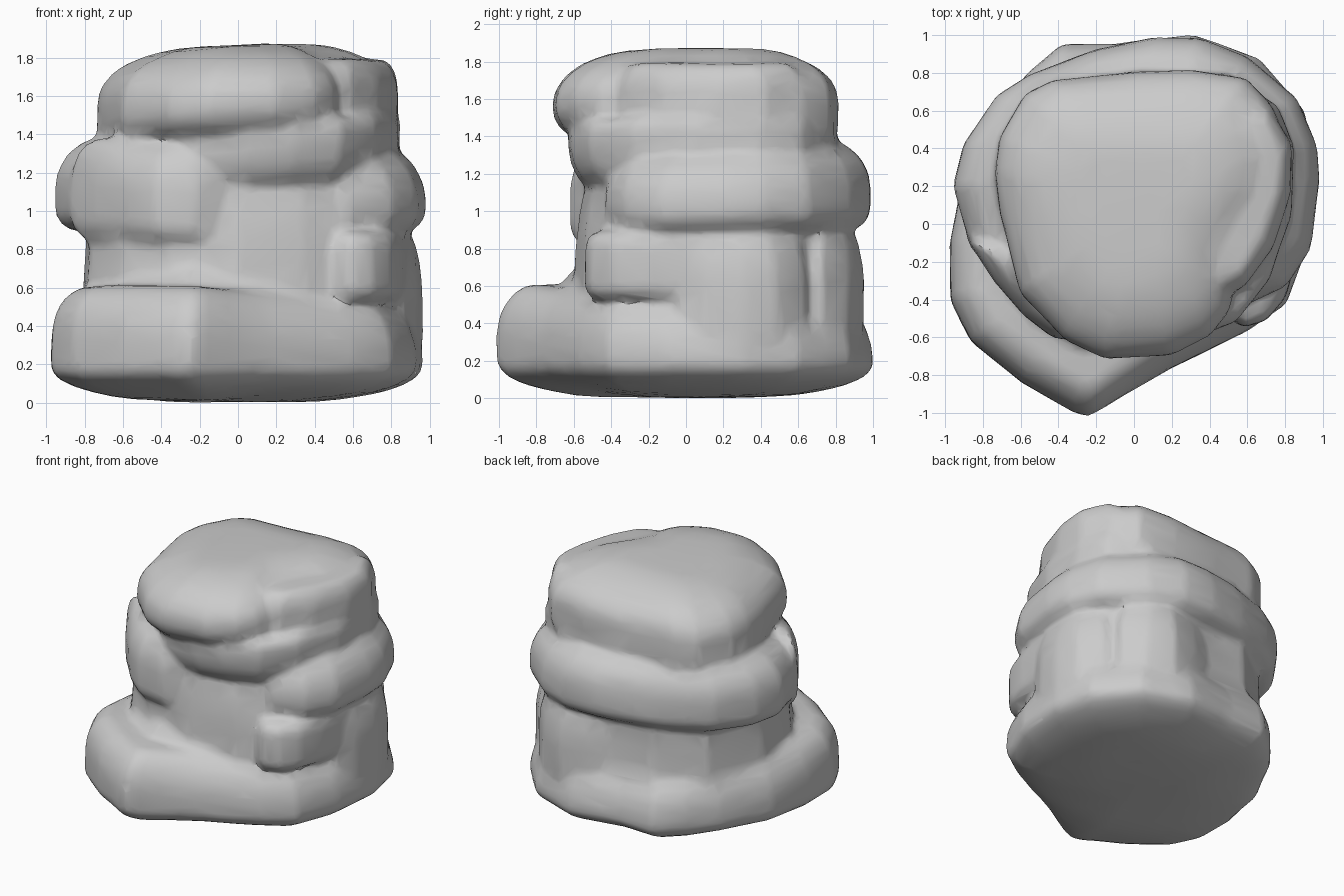
import bpy, bmesh, math
from mathutils import Vector, noise

cube = bpy.data.objects.get("Cube")
if cube:
    bpy.data.objects.remove(cube, do_unlink=True)

stone = bpy.data.materials.new("grey stone")
stone.use_nodes = True
grey = (0.6, 0.6, 0.6, 1)
stone.diffuse_color = grey
stone.node_tree.nodes["Principled BSDF"].inputs["Base Color"].default_value = grey

bm = bmesh.new()


def plane(p, x, y):
    """Height of a tilted plane (height, x slope, y slope)."""
    return p[0] + p[1] * x + p[2] * y


def slab(outline, low, high, under, over):
    """Rounded slab; under and over are (inset, height) of its edge rounding."""
    pts = [Vector(p) for p in outline]
    mid = sum(pts, Vector((0, 0))) / len(pts)
    steps = [i / 8 * math.pi / 2 for i in range(9)]
    profile = [(under[0] * (1 - math.sin(a)), low, under[1] * (1 - math.cos(a))) for a in steps]
    profile += [(over[0] * (1 - math.cos(a)), high, -over[1] * (1 - math.sin(a))) for a in steps]
    rings = []
    for inset, tilt, dz in profile:
        ring = []
        for p in pts:
            d = p - mid
            # a hair oversize, as the softening wears the edges back
            q = mid + d * max(0.1, 1 - (inset - 0.005) / d.length)
            ring.append(bm.verts.new((q.x, q.y, plane(tilt, q.x, q.y) + dz)))
        rings.append(ring)
    n = len(pts)
    for a, b in zip(rings, rings[1:]):
        for i in range(n):
            j = (i + 1) % n
            bm.faces.new((a[i], a[j], b[j], b[i]))
    bm.faces.new(rings[0][::-1])
    bm.faces.new(rings[-1])


# broad base with a pointed front lobe
slab([(-.97, -.1), (-.97, -.4), (-.86, -.62), (-.6, -.83), (-.42, -.93), (-.32, -.99), (-.24, -1.01),
      (-.16, -.97), (-.05, -.9), (.2, -.76), (.6, -.56), (.8, -.42), (.92, -.1), (.96, .3), (.9, .6),
      (.66, .88), (.3, 1), (-.1, .95), (-.38, .95), (-.56, .8), (-.72, .6), (-.9, .25)],
     (0, 0, 0), (.555, -.04, -.05), (.72, .18), (.22, .3))

# recessed middle core, flaring into the base
slab([(-.8, .2), (-.78, -.15), (-.62, -.4), (-.35, -.56), (0, -.6), (.35, -.54), (.6, -.43), (.8, -.15),
      (.87, .3), (.76, .62), (.5, .82), (.1, .85), (-.3, .83), (-.62, .62)],
     (.3, 0, 0), (1.25, 0, 0), (.05, .1), (.16, .65))
slab([(-.82, .2), (-.8, -.2), (-.6, -.52), (-.3, -.7), (.1, -.65), (.5, -.5), (.75, -.2),
      (.88, .3), (.7, .7), (.3, .88), (-.3, .86), (-.65, .6)],
     (.2, 0, 0), (.74, 0, 0), (.05, .1), (.26, .3))

# small blocks under the ring: right front, right side, back
slab([(.48, -.38), (.5, -.49), (.58, -.545), (.7, -.51), (.8, -.39), (.85, -.2), (.89, .1), (.7, .2), (.5, -.1)],
     (.525, 0, 0), (.89, 0, 0), (.08, .08), (.08, .09))
slab([(.5, 0), (.86, -.05), (.93, .1), (.96, .3), (.93, .48), (.8, .64), (.5, .65)],
     (.25, 0, 0), (.92, 0, 0), (.05, .1), (.14, .35))
slab([(.0, .5), (.0, .83), (.2, .91), (.42, .95), (.6, .87), (.74, .72), (.6, .4)],
     (.3, 0, 0), (.95, 0, 0), (.05, .1), (.14, .35))

# wide ring slab around the sides and back
slab([(-.955, .2), (-.86, -.12), (-.62, -.36), (-.3, -.43), (.2, -.4), (.58, -.43), (.8, -.33), (.93, -.13),
      (.975, .22), (.96, .42), (.86, .66), (.6, .88), (.35, .98), (.1, .98), (-.2, .92),
      (-.55, .79), (-.72, .68), (-.9, .42)],
     (.885, 0, .01), (1.35, -.03, .05), (.12, .12), (.27, .28))

# left front boulder
slab([(-.88, -.08), (-.74, -.3), (-.58, -.48), (-.42, -.6), (-.22, -.62), (-.09, -.56), (0, -.44),
      (.01, -.3), (-.2, 0)],
     (.78, -.06, 0), (1.32, -.08, 0), (.15, .13), (.18, .25))

# neck ledge below the cap, rising on the right
slab([(-.69, .3), (-.64, -.1), (-.45, -.4), (-.2, -.57), (.05, -.63), (.3, -.61), (.54, -.52), (.72, -.28),
      (.83, .05), (.845, .4), (.76, .62), (.5, .79), (0, .81), (-.45, .7)],
     (1.12, .05, 0), (1.45, .08, 0), (.14, .25), (.06, .08))
slab([(.2, -.2), (.46, -.37), (.58, -.33), (.73, -.13), (.83, .17), (.83, .42), (.7, .64), (.2, .4)],
     (1.2, 0, 0), (1.79, 0, 0), (.02, .05), (.12, .18))

# cap
slab([(-.735, .28), (-.71, .45), (-.57, .68), (-.42, .76), (0, .8), (.3, .81), (.59, .77), (.73, .62),
      (.81, .42), (.79, .2), (.64, -.1), (.53, -.3), (.5, -.46), (.4, -.59), (.2, -.69), (-.15, -.71),
      (-.36, -.61), (-.6, -.36), (-.7, .05)],
     (1.35, .05, -.08), (1.86, .03, 0), (.15, .14), (.54, .28))

bmesh.ops.recalc_face_normals(bm, faces=bm.faces)
mesh = bpy.data.meshes.new("stacked_rock")
bm.to_mesh(mesh)
bm.free()
rock = bpy.data.objects.new("stacked_rock", mesh)
bpy.context.collection.objects.link(rock)

# fuse the slabs, soften the creases, then reduce to worn facets
fuse = rock.modifiers.new("fuse", 'REMESH')
fuse.mode = 'VOXEL'
fuse.voxel_size = 0.022
soften = rock.modifiers.new("soften", 'SMOOTH')
soften.factor = 0.5
soften.iterations = 14
facet = rock.modifiers.new("facet", 'DECIMATE')
facet.ratio = 0.08
graph = bpy.context.evaluated_depsgraph_get()
fused = bpy.data.meshes.new_from_object(rock.evaluated_get(graph))
rock.modifiers.clear()
rock.data = fused

# slight unevenness, then rest it on the ground
for v in fused.vertices:
    v.co += noise.noise_vector(v.co * 3.5) * 0.008
ground = min(v.co.z for v in fused.vertices)
for v in fused.vertices:
    v.co.z -= ground

fused.materials.clear()
fused.materials.append(stone)
bpy.context.view_layer.objects.active = rock
rock.select_set(True)
bpy.ops.object.shade_smooth_by_angle(angle=math.radians(35))
